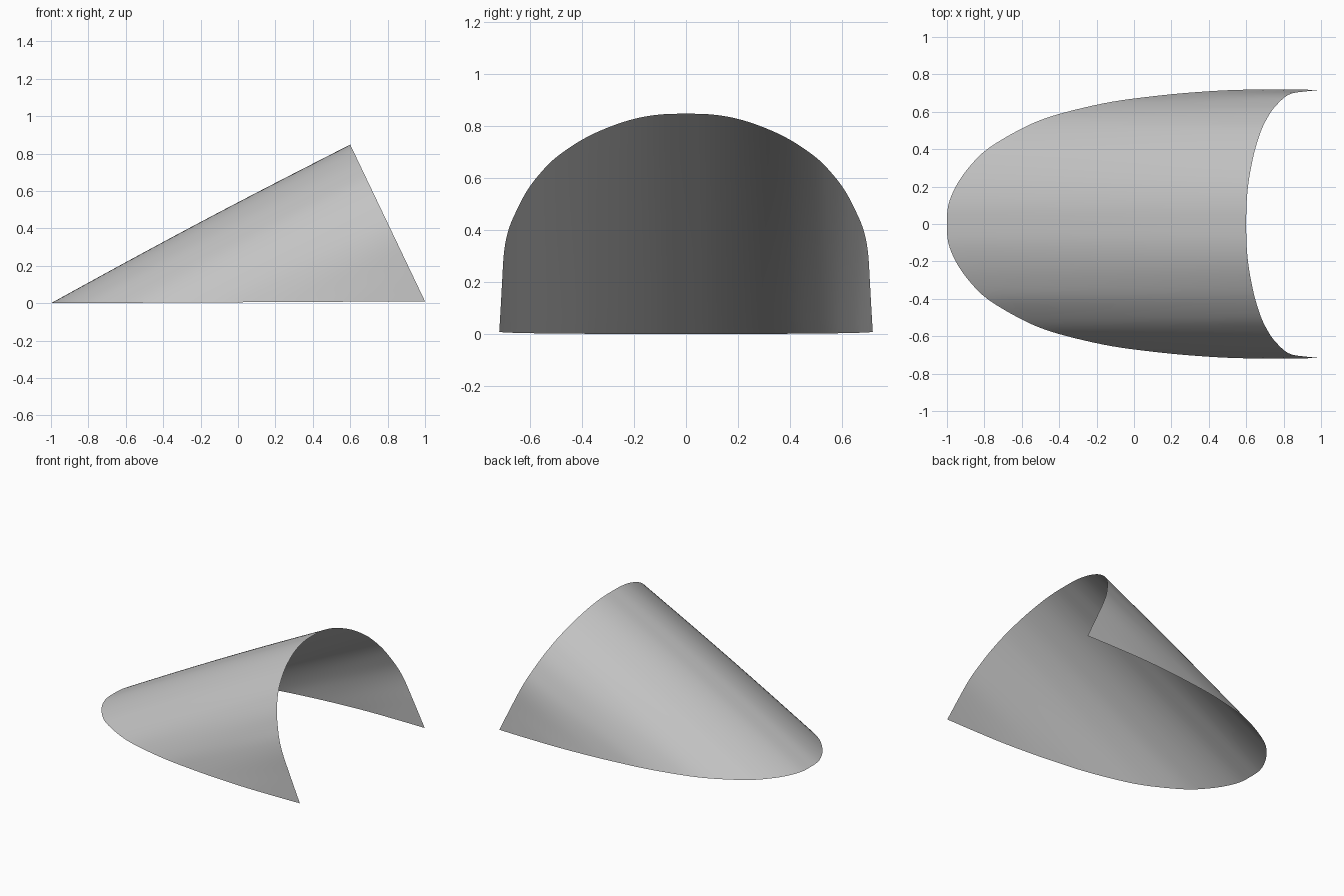
import bpy, bmesh, math
from mathutils import Vector

cube = bpy.data.objects.get("Cube")
if cube:
    bpy.data.objects.remove(cube, do_unlink=True)

# Half profile from ridge to side corner: rim y, rim z, base x, base y
PROFILE = [
    (0, .848, -1, 0), (.1, .845, -.993, .1), (.2, .828, -.953, .2),
    (.3, .795, -.885, .3), (.4, .748, -.785, .4), (.5, .68, -.62, .5),
    (.56, .62, -.48, .563), (.61, .555, -.31, .612), (.65, .48, -.12, .653),
    (.682, .405, .06, .678), (.7, .32, .27, .7), (.708, .2, .52, .716),
    (.713, .1, .77, .719), (.717, .01, 1, .717),
]
STEPS, ROWS = 4, 12


def smooth_path(points):
    """Catmull-Rom curve through the points, mirrored about the ridge."""
    pts = [Vector(p) for p in points]
    mirrored = pts[1].copy()
    mirrored[0], mirrored[3] = -mirrored[0], -mirrored[3]
    pts = [mirrored] + pts + [2 * pts[-1] - pts[-2]]
    path = []
    for a, b, c, d in zip(pts, pts[1:], pts[2:], pts[3:]):
        for i in range(STEPS):
            t = i / STEPS
            path.append(b + (c - a) * t / 2 + (2 * a - 5 * b + 4 * c - d) * t**2 / 2
                        + (3 * b - a - 3 * c + d) * t**3 / 2)
    return path + [pts[-2]]


# Half shell, ruled from the base outline to the slanted rim
bm = bmesh.new()
grid = []
path = smooth_path(PROFILE)
for ry, rz, bx, by in path:
    rim = Vector((.6 + (.848 - rz) * .477, ry, rz))
    base = Vector((bx, by, .005 * (bx + 1)))
    bulge = .012 * min(1, (rim - base).length)
    line = []
    for j in range(ROWS + 1):
        s = j / ROWS
        p = base.lerp(rim, s)
        p.z += bulge * math.sin(math.pi * s) * rz
        line.append(bm.verts.new(p))
    grid.append(line)
for a, b in zip(grid, grid[1:]):
    for j in range(ROWS):
        bm.faces.new((a[j], a[j + 1], b[j + 1], b[j]))
bmesh.ops.remove_doubles(bm, verts=bm.verts, dist=.0005)
bm.normal_update()
if sum(f.normal.z for f in bm.faces) < 0:
    bmesh.ops.reverse_faces(bm, faces=bm.faces)
mesh = bpy.data.meshes.new("curved_shell")
bm.to_mesh(mesh)
bm.free()
shell = bpy.data.objects.new("curved_shell", mesh)
bpy.context.collection.objects.link(shell)

# Other half
mirror = shell.modifiers.new("mirror", "MIRROR")
mirror.use_axis = (False, True, False)
mirror.merge_threshold = .001

# Plain grey
grey = bpy.data.materials.new("light_grey")
grey.use_nodes = True
colour = (.55, .55, .55, 1)
grey.diffuse_color = colour
grey.node_tree.nodes["Principled BSDF"].inputs["Base Color"].default_value = colour
mesh.materials.append(grey)

bpy.ops.object.select_all(action="DESELECT")
shell.select_set(True)
bpy.context.view_layer.objects.active = shell
bpy.ops.object.shade_smooth_by_angle(angle=math.radians(40))
